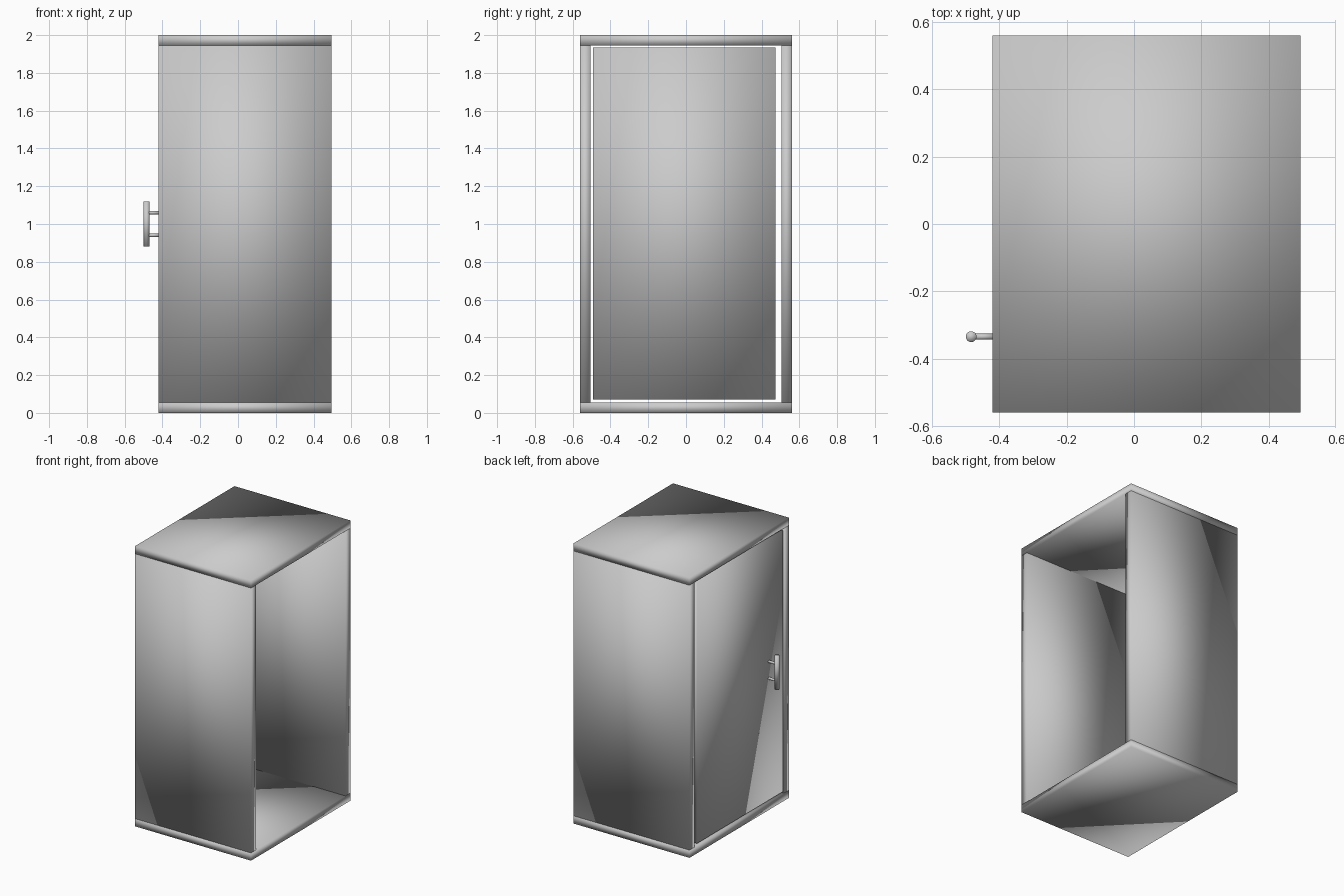
import bpy
import bmesh
from mathutils import Matrix, Vector

cube = bpy.data.objects.get("Cube")
if cube:
    bpy.data.objects.remove(cube, do_unlink=True)

grey = bpy.data.materials.new("plain_grey")
grey.use_nodes = True
grey.diffuse_color = (0.6, 0.6, 0.6, 1)
grey.node_tree.nodes["Principled BSDF"].inputs["Base Color"].default_value = (0.6, 0.6, 0.6, 1)


def finish(name, bm):
    """Turn a bmesh into a smooth-shaded object."""
    mesh = bpy.data.meshes.new(name)
    bmesh.ops.recalc_face_normals(bm, faces=bm.faces)
    for face in bm.faces:
        face.smooth = True
    bm.to_mesh(mesh)
    bm.free()
    mesh.materials.append(grey)
    obj = bpy.data.objects.new(name, mesh)
    bpy.context.collection.objects.link(obj)
    return obj


def box(name, low, high):
    low, high = Vector(low), Vector(high)
    bm = bmesh.new()
    place = Matrix.Translation((low + high) / 2) @ Matrix.Diagonal(high - low).to_4x4()
    bmesh.ops.create_cube(bm, size=1, matrix=place)
    return finish(name, bm)


def rod(name, start, end, radius, sides=24):
    start, end = Vector(start), Vector(end)
    axis = end - start
    bm = bmesh.new()
    place = Matrix.Translation((start + end) / 2) @ axis.to_track_quat("Z", "Y").to_matrix().to_4x4()
    bmesh.ops.create_cone(bm, cap_ends=True, segments=sides, radius1=radius,
                          radius2=radius, depth=axis.length, matrix=place)
    return finish(name, bm)


# Overall cabinet size and panel thickness
left, right = -0.42, 0.495
depth, height, thick = 0.56, 2.0, 0.055

# Floor and roof slabs
box("floor_panel", (left, -depth, 0), (right, depth, thick))
box("roof_panel", (left, -depth, height - thick), (right, depth, height))

# Front and back walls between the slabs
box("front_wall", (left, -depth, thick), (right, thick - depth, height - thick))
box("back_wall", (left, depth - thick, thick), (right, depth, height - thick))

# Door on one open side, with a gap all round
box("door", (left, -0.493, 0.07), (left + 0.03, 0.475, 1.935))

# Pull handle: upright bar on two standoffs
bar_x, bar_y = -0.484, -0.335
rod("handle_bar", (bar_x, bar_y, 0.88), (bar_x, bar_y, 1.12), 0.016)
for name, z in (("lower", 0.94), ("upper", 1.06)):
    rod("handle_standoff_" + name, (bar_x, bar_y, z), (left + 0.01, bar_y, z), 0.009)
